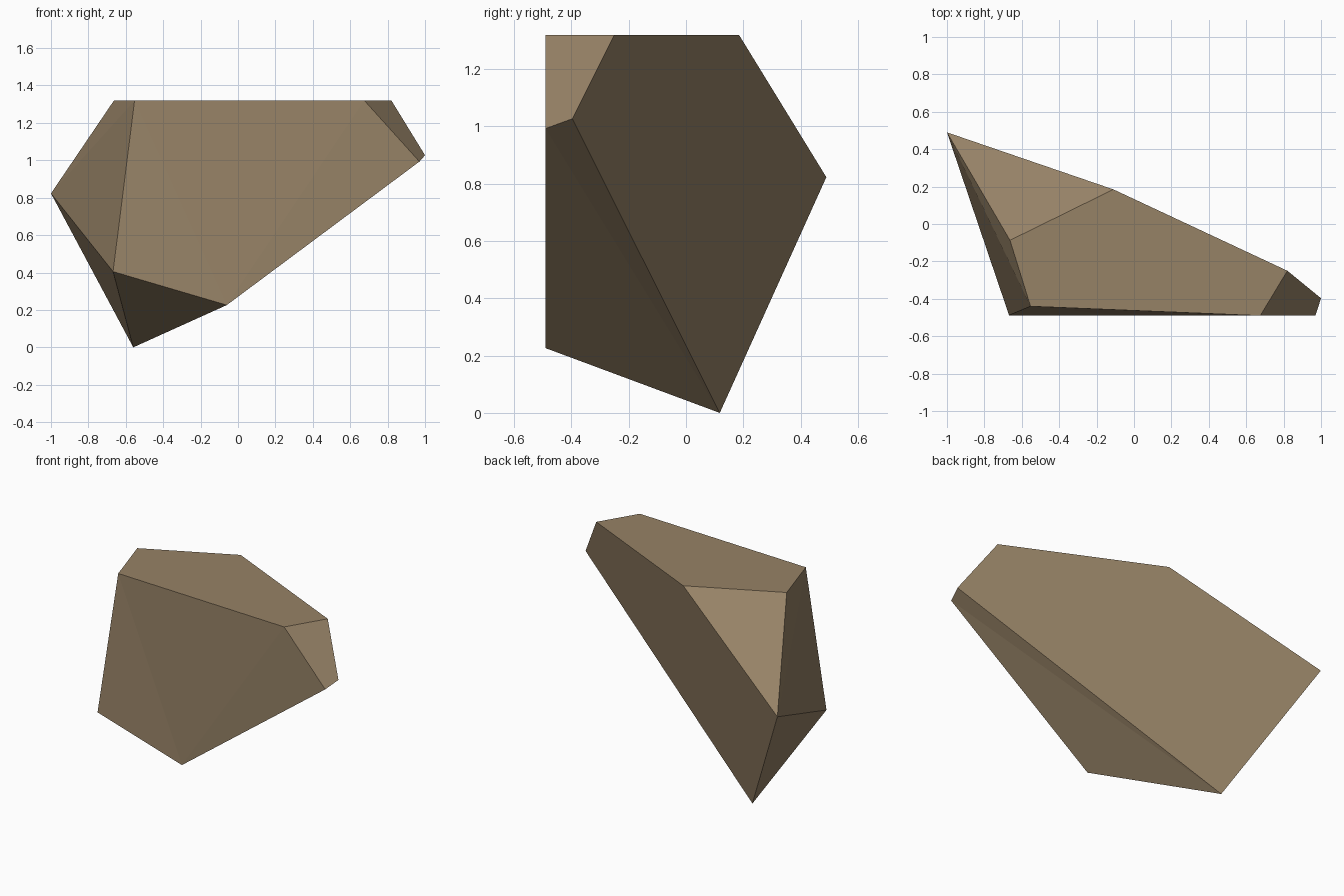
import bpy, bmesh

if "Cube" in bpy.data.objects:
    bpy.data.objects.remove(bpy.data.objects["Cube"])

# Corner points of the faceted rock
P = {
    "A": (-1.0, 0.49, 0.823),     # far left tip
    "B": (-0.11, 0.185, 1.32),    # flat top outline
    "C": (0.82, -0.25, 1.32),
    "F": (0.675, -0.49, 1.32),
    "G": (-0.553, -0.44, 1.32),
    "H": (-0.663, -0.087, 1.32),
    "D": (1.0, -0.397, 1.027),    # right tip
    "E": (0.97, -0.49, 0.993),
    "I": (-0.668, -0.488, 0.405), # lower front
    "J": (-0.06, -0.49, 0.226),
    "K": (-0.56, 0.118, 0.0),     # foot
}
# Facets: top, right chip, back, upper left, left, front, underside
FACETS = ["HGFCB", "CFED", "ABCDK", "AHB", "AGH", "AIG",
          "JEF", "JFG", "JGI", "KED", "KJE", "KIJ", "KAI"]

bm = bmesh.new()
verts = {k: bm.verts.new(co) for k, co in P.items()}
for f in FACETS:
    bm.faces.new([verts[k] for k in f])
bmesh.ops.recalc_face_normals(bm, faces=bm.faces[:])

mesh = bpy.data.meshes.new("rock")
bm.to_mesh(mesh)
bm.free()

# Single brown stone colour
mat = bpy.data.materials.new("brown stone")
mat.diffuse_color = (0.305, 0.223, 0.133, 1)
mat.use_nodes = True
mat.node_tree.nodes["Principled BSDF"].inputs["Base Color"].default_value = mat.diffuse_color
mesh.materials.append(mat)

rock = bpy.data.objects.new("rock", mesh)
bpy.context.collection.objects.link(rock)
